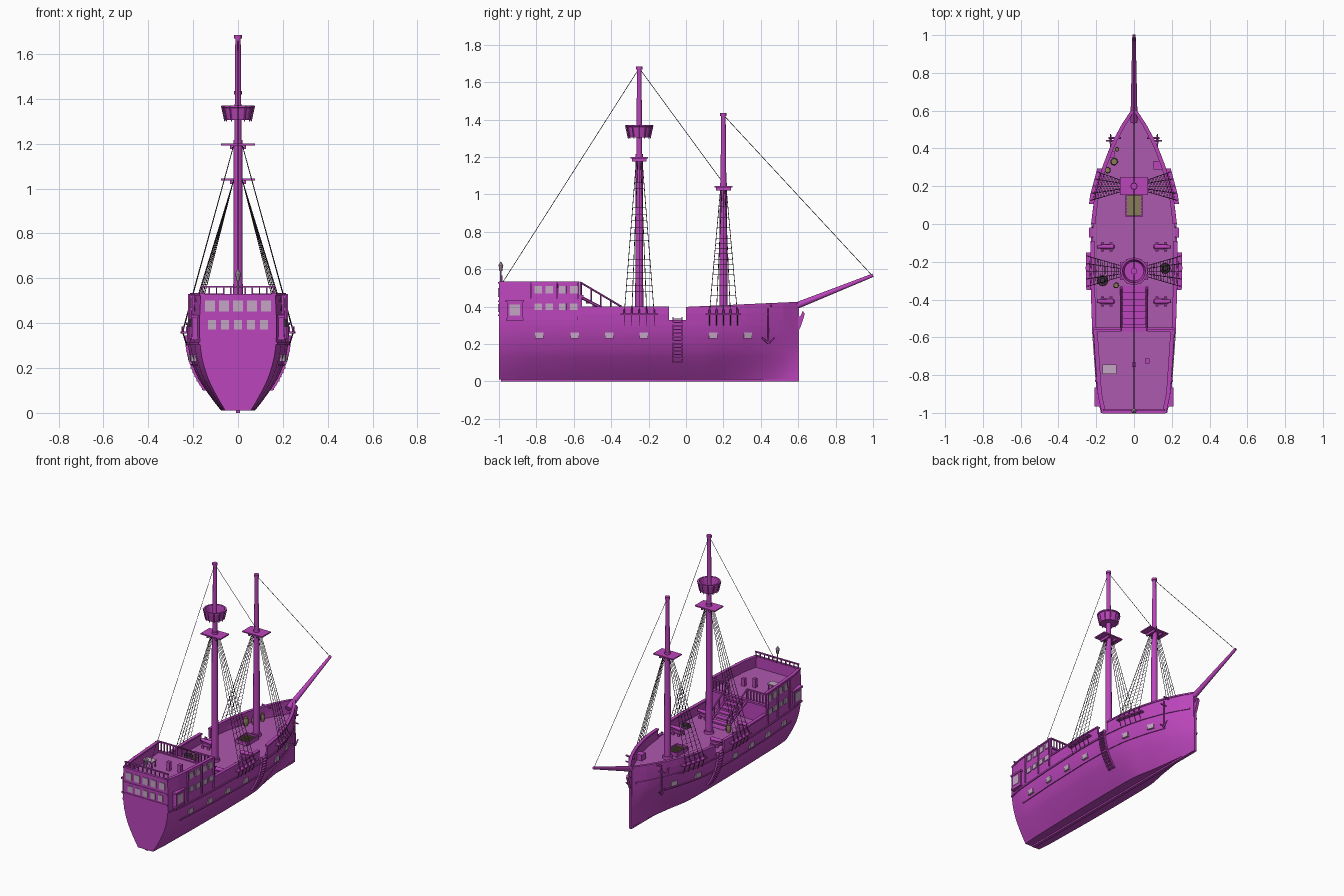
import bpy, bmesh, math
from mathutils import Vector, Matrix

if "Cube" in bpy.data.objects:
    bpy.data.objects.remove(bpy.data.objects["Cube"])

def mat(name, c):
    m = bpy.data.materials.new(name)
    m.diffuse_color = (*c, 1)
    m.use_nodes = True
    m.node_tree.nodes["Principled BSDF"].inputs["Base Color"].default_value = m.diffuse_color
    return m
WOOD = mat("purple_wood", (0.50, 0.06, 0.50))
DECK = mat("deck_wood", (0.42, 0.10, 0.42))
OLIVE = mat("olive", (0.25, 0.20, 0.10))
PALE = mat("pale", (0.55, 0.38, 0.55))
DARK = mat("rope", (0.07, 0.04, 0.07))

def finish(name, bm, m, smooth=False):
    bmesh.ops.recalc_face_normals(bm, faces=bm.faces)
    me = bpy.data.meshes.new(name)
    bm.to_mesh(me)
    bm.free()
    me.materials.append(m)
    ob = bpy.data.objects.new(name, me)
    bpy.context.collection.objects.link(ob)
    if smooth:
        bpy.ops.object.select_all(action='DESELECT')
        ob.select_set(True)
        bpy.context.view_layer.objects.active = ob
        bpy.ops.object.shade_smooth_by_angle(angle=math.radians(35))
    return ob

def boxes(name, items, m=WOOD):
    # items: (centre, size[, turn about z])
    bm = bmesh.new()
    for it in items:
        r = Matrix.Rotation(it[2] if len(it) > 2 else 0, 4, 'Z')
        bmesh.ops.create_cube(bm, size=1, matrix=Matrix.Translation(it[0]) @ r @ Matrix.Diagonal((*it[1], 1)))
    return finish(name, bm, m)

def rods(name, items, m=WOOD, n=12):
    # items: (start, end, start radius, end radius)
    bm = bmesh.new()
    for a, b, r0, r1 in items:
        a, b = Vector(a), Vector(b)
        d = b - a
        M = Matrix.Translation((a + b) / 2) @ d.to_track_quat('Z', 'Y').to_matrix().to_4x4()
        bmesh.ops.create_cone(bm, cap_ends=True, segments=n, radius1=r0, radius2=r1, depth=d.length, matrix=M)
    return finish(name, bm, m, n > 6)

def loft(name, rings, m=WOOD, closed=False, caps=True, smooth=False):
    bm = bmesh.new()
    vs = [[bm.verts.new(p) for p in r] for r in rings]
    n = len(rings[0])
    for a, b in zip(vs, vs[1:]):
        for i in range(n if closed else n - 1):
            j = (i + 1) % n
            bm.faces.new((a[i], a[j], b[j], b[i]))
    if caps:
        bm.faces.new(vs[0])
        bm.faces.new(vs[-1])
    return finish(name, bm, m, smooth)

def ropes(name, paths, r):
    cu = bpy.data.curves.new(name, 'CURVE')
    cu.dimensions = '3D'
    cu.bevel_depth, cu.bevel_resolution = r, 0
    for p in paths:
        s = cu.splines.new('POLY')
        s.points.add(len(p) - 1)
        for q, c in zip(s.points, p):
            q.co = (*c, 1)
    cu.materials.append(DARK)
    bpy.context.collection.objects.link(bpy.data.objects.new(name, cu))

def interp(t, x):
    for (a, u), (b, v) in zip(t, t[1:]):
        if x <= b:
            return u + (v - u) * max(0, (x - a) / (b - a))
    return t[-1][1]

PLAN = [(-1, .172), (-.9, .195), (-.6, .216), (-.25, .228), (0, .223), (.15, .205), (.3, .165), (.42, .118), (.52, .065), (.6, .012)]
SECT = [(.01, .33), (.05, .47), (.1, .63), (.15, .77), (.2, .87), (.25, .94), (.3, .98), (.36, 1), (.45, .99), (.54, .96)]
def half(y, z):
    k = max(0, (y - .1) / .5)
    return max(.008, interp(PLAN, y) * interp(SECT, z) ** (1 + 1.1 * k))
def span(a, b, n):
    return [a + (b - a) * i / n for i in range(n + 1)]
def turn(y, s):
    # direction of the hull side at y
    return math.atan2(-s * (half(y + .02, .36) - half(y - .02, .36)), .04)

# hull shell up to deck level
ZS = span(.01, .33, 16)
loft("hull", [[(-half(y, z), y, z) for z in reversed(ZS)] + [(half(y, z), y, z) for z in ZS]
              for y in span(-1, .6, 40)], smooth=True)
boxes("keel", [((0, -.2, .006), (.02, 1.58, .012)), ((0, .597, .21), (.016, .014, .42))])

# bulwarks with cap rails, wales along both sides
def strip(name, s, y0, y1, z0, z1, out=0, t=.012, m=WOOD):
    n = max(2, int((y1 - y0) / .04))
    rings = []
    for y in span(y0, y1, n):
        b, e = z0(y), z1(y)
        mid = (b + e) / 2
        o = [(half(y, z) + out, z) for z in (b, mid, e)]
        i = [(max(.001, x - t), z) for x, z in reversed(o)]
        rings.append([(s * x, y, z) for x, z in o + i])
    loft(name, rings, m, closed=True)
fore = lambda y: .395 + .027 * y / .6
for s, side in ((-1, "left"), (1, "right")):
    for nm, a, b, top in (("quarter", -1, -.57, lambda y: .53), ("waist", -.57, -.09, lambda y: .398), ("fore", 0, .6, fore)):
        strip(f"{side}_{nm}_bulwark", s, a, b, lambda y: .325, top)
        strip(f"{side}_{nm}_cap_rail", s, a, b, lambda y: top(y) - .006, lambda y: top(y) + .004, .005, .022)
    strip(f"{side}_lower_wale", s, -.88, .42, lambda y: .208, lambda y: .218, .006)
    strip(f"{side}_upper_wale", s, -1, .58, lambda y: .305, lambda y: .315, .006)

# decks and quarterdeck bulkhead
def deck(name, y0, y1, z):
    loft(name, [[(-half(y, z) + .004, y, z), (half(y, z) - .004, y, z)] for y in span(y0, y1, 24)], DECK, caps=False)
deck("main_deck", -.57, .595, .332)
deck("quarterdeck", -.995, -.56, .455)
boxes("bulkhead", [((0, -.563, .394), (.43, .012, .125)), ((0, -.558, .456), (.43, .022, .012))])

# transom with windows and ledges
TZ = span(.33, .53, 8)
loft("transom", [[(-half(-1, z), y, z) for z in TZ] + [(half(-1, z), y, z) for z in reversed(TZ)]
                 for y in (-1, -.985)], closed=True)
boxes("transom_ledges", [((0, -.998, z), (.335, .012, .008)) for z in (.355, .43, .527)])
boxes("transom_upper_windows", [((x, -.999, .477), (.043, .01, .048)) for x in span(-.125, .125, 4)], PALE)
boxes("transom_lower_windows", [((x, -.999, .392), (.036, .01, .042)) for x in span(-.115, .115, 4)], PALE)

# stern and quarterdeck railings
boxes("stern_rail", [((0, -.985, .562), (.33, .01, .007))] + [((x, -.985, .545), (.006, .006, .035)) for x in span(-.16, .16, 10)])
for s in (-1, 1):
    boxes("quarterdeck_front_rail", [((s * .142, -.563, .528), (.145, .01, .008))] +
          [((s * x, -.563, .492), (.006, .006, .07)) for x in span(.072, .21, 6)])

# stairs with sloping handrails
boxes("stairs", [((0, -.55 + i * .034, .44 - i * .0185), (.13, .036, .01)) for i in range(7)])
for s in (-1, 1):
    x = s * .068
    rods("stair_sides", [((x, -.56, .45), (x, -.335, .335), .008, .008), ((x, -.565, .53), (x, -.345, .4), .005, .005)] +
         [((x, y, interp([(-.56, .45), (-.335, .335)], y)), (x, y, interp([(-.565, .53), (-.345, .4)], y)), .004, .004)
          for y in span(-.56, -.35, 4)], n=6)

# masts, tops and bowsprit
def ship_mast(nm, y, zt, ztop):
    rods(nm + "_mast", [((0, y, .33), (0, y, zt + .02), .022, .019), ((0, y, zt), (0, y, ztop - .01), .016, .012),
                        ((0, y, ztop - .015), (0, y, ztop), .017, .017), ((0, y, .33), (0, y, .35), .032, .03)])
    boxes(nm + "_top_platform", [((0, y, zt), (.15, .095, .008)), ((.03, y, zt - .012), (.01, .08, .016)), ((-.03, y, zt - .012), (.01, .08, .016))])
ship_mast("main", -.25, 1.197, 1.684)
ship_mast("fore", .2, 1.04, 1.435)
rods("bowsprit", [((0, .54, .385), (0, 1, .568), .019, .009)])
NEST = [(0, 1.305), (.056, 1.305), (.068, 1.36), (.073, 1.362), (.073, 1.37), (.062, 1.37), (.052, 1.313), (0, 1.313)]
loft("crows_nest", [[(r * math.cos(a), -.25 + r * math.sin(a), z) for a in [i * math.tau / 16 for i in range(16)]]
                    for r, z in [(max(r, .001), z) for r, z in NEST]], closed=True)
rods("crows_nest_staves", [((.058 * math.cos(a), -.25 + .058 * math.sin(a), 1.3), (.073 * math.cos(a), -.25 + .073 * math.sin(a), 1.368), .003, .003)
                           for a in [i * math.tau / 12 for i in range(12)]], n=4)

# stays, shrouds and ratlines
ropes("stays", [[(0, -.25, 1.675), (0, -.98, .53)], [(0, -.25, 1.675), (0, .2, 1.06)], [(0, .2, 1.425), (0, .995, .567)]], .0016)
for nm, y, zt, w in (("main", -.25, 1.19, .08), ("fore", .2, 1.035, .075)):
    for s in (-1, 1):
        feet = [Vector((s * (half(q, .36) + .02), q, .362)) for q in span(y - w, y + w, 4)]
        heads = [Vector((s * .02, q, zt)) for q in span(y - .015, y + .015, 4)]
        ropes(nm + "_shrouds", list(zip(feet, heads)), .0018)
        ropes(nm + "_ratlines", [[f.lerp(h, t) for f, h in zip(feet, heads)] for t in span(.06, .85, 19)], .001)
        rods(nm + "_deadeyes", [(f - Vector((0, 0, .002)), f + Vector((0, 0, .022)), .005, .005) for f in feet], n=6)
        ropes(nm + "_chains", [[f, (s * (half(f.y, .3) + .006), f.y, .3)] for f in feet], .002)
        strip(nm + "_channel", s, y - w - .02, y + w + .02, lambda q: .355, lambda q: .363, .028, .04)

# hull side fittings, both sides
for s in (-1, 1):
    boxes("gun_ports", [((s * (half(y, .245) + .001), y, .245), (.014, .046, .032), turn(y, s)) for y in (-.785, -.595, -.41, -.225, .145, .33)], PALE)
    boxes("side_ladder", [((s * (half(-.045, z) + .006), -.045, z), (.02, .05, .006)) for z in span(.105, .335, 12)])
    for y in (-.069, -.021):
        loft("ladder_side", [[(s * (half(y, z) + a), y + b, z) for a, b in ((-.002, -.003), (.014, -.003), (.014, .003), (-.002, .003))]
                             for z in span(.1, .345, 8)], closed=True)
    # quarter gallery bulge with window
    g = s * half(-.92, .38)
    boxes("quarter_gallery", [((g, -.915, .38), (.03, .085, .09)), ((g, -.915, .43), (.04, .1, .012)), ((g, -.915, .332), (.036, .095, .012))])
    boxes("gallery_window", [((g + s * .013, -.915, .382), (.008, .055, .06))], PALE)
    boxes("cabin_windows", [((s * (half(y, z) + .001), y, z), (.008, .04, h), turn(y, s))
                            for z, h in ((.49, .04), (.4, .035)) for y in (-.79, -.73, -.66, -.6)], PALE)
    boxes("side_posts", [((s * half(y, .42), y, .43), (.014, .008, .2), turn(y, s)) for y in (-.83, -.69, -.575)])
    # anchor hanging at the bow
    x = s * (half(.44, .36) + .016)
    rods("anchor", [((x, .44, .205), (x, .44, .39), .005, .004), ((x, .405, .235), (x, .44, .205), .003, .007),
                    ((x, .44, .205), (x, .475, .235), .007, .003), ((x - .025, .44, .36), (x + .025, .44, .36), .005, .005)], n=6)
    rods("cathead", [((s * .07, .455, .405), (s * .135, .455, .41), .007, .007)], n=6)
    # deck guns on carriages
    for y in (-.12, -.41):
        rods("deck_gun", [((s * .11, y, .37), (s * .195, y, .375), .014, .009), ((s * .1, y, .37), (s * .11, y, .37), .006, .014)])
        boxes("gun_carriage", [((s * .145, y, .352), (.065, .03, .02))] +
              [((s * (.145 + a), y + b, .341), (.016, .008, .018)) for a in (-.022, .022) for b in (-.022, .022)])

# beak and knee under the bowsprit
loft("beak_knee", [[(x, .595, .26), (x, .612, .29), (x, .635, .36), (x, .625, .378), (x, .612, .35), (x, .595, .34)] for x in (-.009, .009)], closed=True)

# deck furniture
boxes("hatch_frame", [((s * .041, .098, .345), (.008, .12, .026)) for s in (-1, 1)] + [((0, y, .345), (.09, .008, .026)) for y in (.04, .156)])
boxes("hatch_grating", [((0, .098, .338), (.08, .112, .012))] + [((0, y, .347), (.08, .006, .008)) for y in span(.055, .14, 5)], OLIVE)
for x, y, r in ((-.105, .33, .02), (-.14, .285, .017), (-.095, -.325, .015), (-.09, .395, .012)):
    rods("barrel", [((x, y, .332), (x, y, .357), r * .8, r), ((x, y, .357), (x, y, .382), r, r * .8)], OLIVE)
boxes("bow_crates", [((.125, .31, .352), (.045, .045, .04)), ((-.12, .37, .35), (.035, .035, .036))])
for x, y in ((-.165, -.3), (.165, -.235)):
    rods("rope_coil", [((x, y, .332), (x, y, .35), .028, .026), ((x, y, .35), (x, y, .358), .016, .012)], DARK)
boxes("chart_table", [((-.13, -.77, .5), (.075, .05, .006))], PALE)
boxes("table_legs", [((-.13 + a, -.77 + b, .477), (.006, .006, .044)) for a in (-.03, .03) for b in (-.018, .018)])
boxes("wheel_stand", [((0, -.745, .485), (.022, .022, .06)), ((.07, -.725, .48), (.025, .025, .05))])
rods("stern_lantern", [((0, -.99, .53), (0, -.99, .59), .004, .004), ((0, -.99, .59), (0, -.99, .62), .008, .012),
                       ((0, -.99, .62), (0, -.99, .642), .014, .001)], PALE, n=8)
